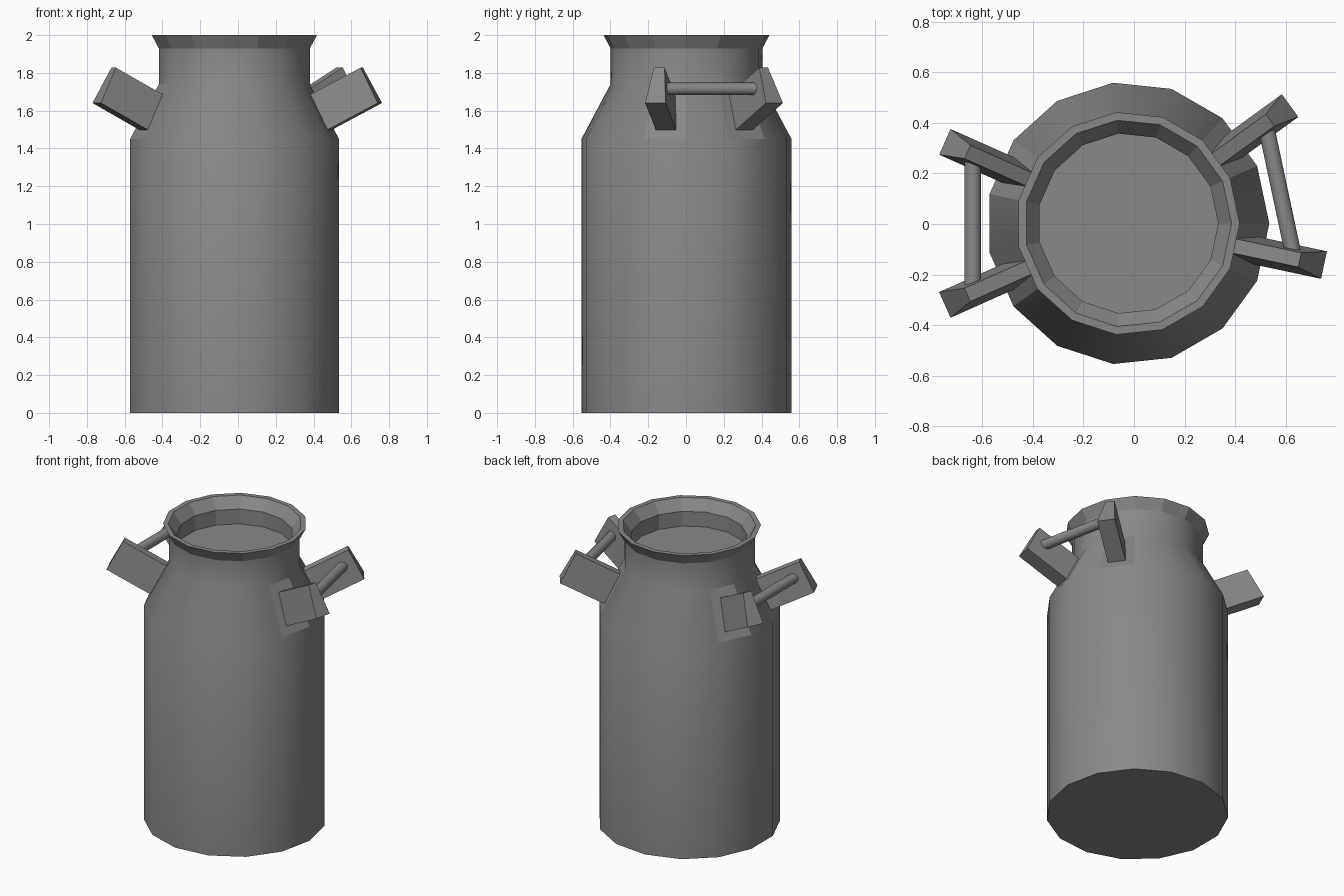
import bpy, bmesh, math
from mathutils import Vector

if "Cube" in bpy.data.objects:
    bpy.data.objects.remove(bpy.data.objects["Cube"])

SIDES = 15
CX, CY = -0.024, 0.0025

steel = bpy.data.materials.new("grey steel")
steel.diffuse_color = (0.25, 0.25, 0.25, 1)
steel.use_nodes = True
steel.node_tree.nodes["Principled BSDF"].inputs["Base Color"].default_value = steel.diffuse_color


def finish(name, bm):
    # mark edges steeper than 30 degrees as sharp
    bmesh.ops.recalc_face_normals(bm, faces=bm.faces[:])
    for e in bm.edges:
        e.smooth = e.calc_face_angle(0) < math.radians(30)
    me = bpy.data.meshes.new(name)
    bm.to_mesh(me)
    bm.free()
    me.materials.append(steel)
    ob = bpy.data.objects.new(name, me)
    bpy.context.collection.objects.link(ob)
    return ob


# Can body: turned profile (radius, height), outside then down inside the mouth
profile = [(0.559, 0), (0.559, 1.45), (0.404, 1.74), (0.404, 1.93),
           (0.442, 2.0), (0.41, 2.0), (0.357, 1.93), (0.357, 1.83)]
bm = bmesh.new()
rings = []
for r, z in profile:
    rings.append([bm.verts.new((CX + r * math.cos(2 * math.pi * i / SIDES),
                                CY + r * math.sin(2 * math.pi * i / SIDES), z))
                  for i in range(SIDES)])
bands = []
for k in range(len(rings) - 1):
    band = []
    for i in range(SIDES):
        j = (i + 1) % SIDES
        f = bm.faces.new((rings[k][i], rings[k][j], rings[k + 1][j], rings[k + 1][i]))
        f.smooth = k < 3          # rim and mouth stay faceted
        band.append(f)
    bands.append(band)
bm.faces.new(rings[0][::-1])
bm.faces.new(rings[-1])
bm.normal_update()

# Lugs: inset four shoulder facets and pull them out along their normals
for i in (1, 6, 8, 14):
    f = bands[1][i]
    n = f.normal.copy()
    f.smooth = False
    ring = bmesh.ops.inset_individual(bm, faces=[f], thickness=0.082)["faces"]
    for g in ring:
        g.smooth = False
    ext = bmesh.ops.extrude_discrete_faces(bm, faces=[f])["faces"]
    for g in ext:
        g.smooth = False
        bmesh.ops.translate(bm, verts=g.verts[:], vec=n * 0.306)
        for e in g.edges:
            for side in e.link_faces:
                side.smooth = False
finish("milk_can", bm)


# Grip bars between each pair of lugs
def lug_point(i):
    a = 2 * math.pi * (i + 0.5) / SIDES
    return Vector((CX + 0.672 * math.cos(a), CY + 0.672 * math.sin(a), 1.715))


def grip(name, i, j):
    p, q = lug_point(i), lug_point(j)
    bm = bmesh.new()
    bmesh.ops.create_cone(bm, cap_ends=True, segments=14, radius1=0.033,
                          radius2=0.033, depth=(q - p).length)
    for f in bm.faces:
        f.smooth = len(f.verts) == 4
    ob = finish(name, bm)
    ob.location = (p + q) / 2
    ob.rotation_mode = 'QUATERNION'
    ob.rotation_quaternion = (q - p).to_track_quat('Z', 'Y')


grip("left_grip", 6, 8)
grip("right_grip", 14, 1)
